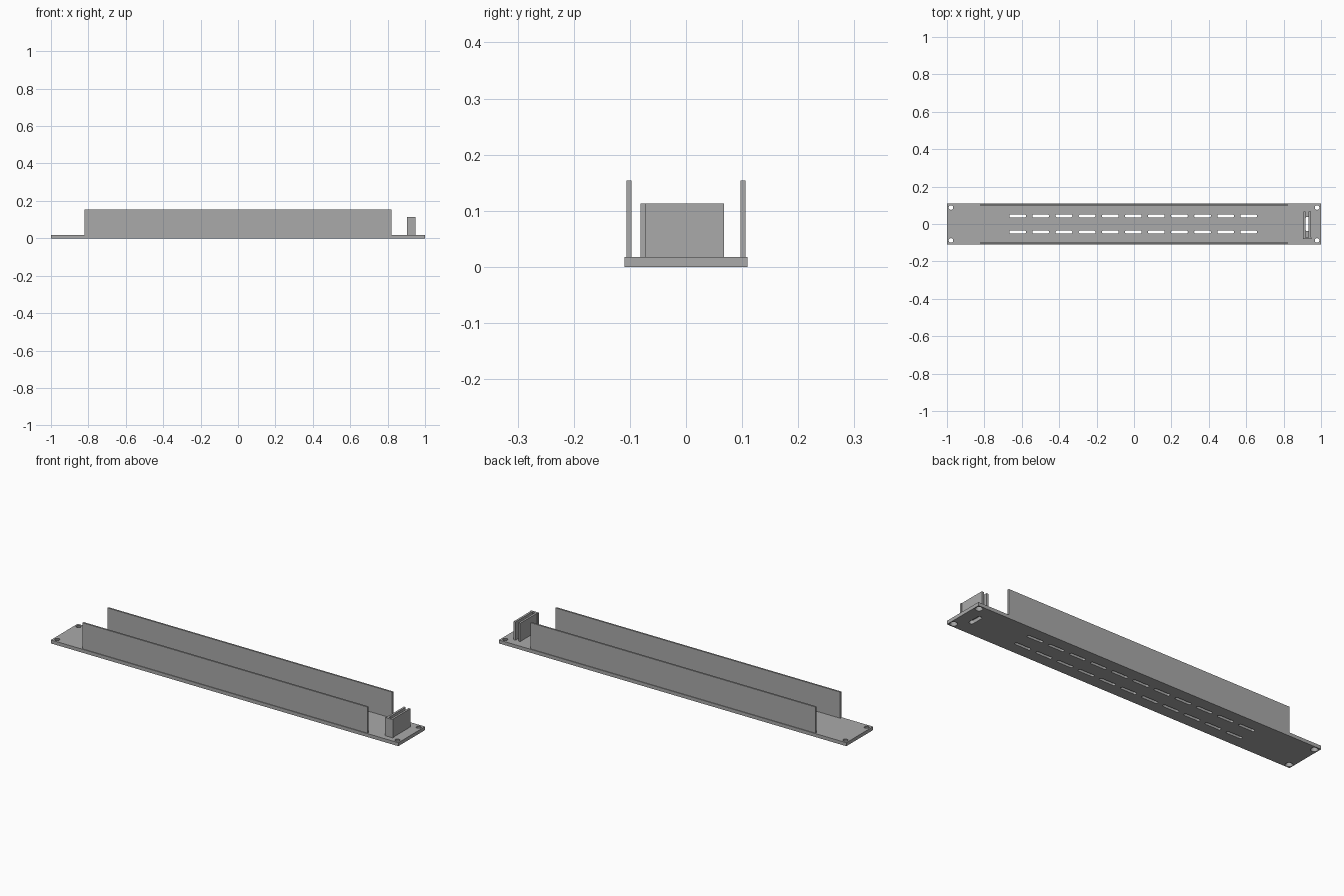
import bpy
import bmesh
import math

old = bpy.data.objects.get("Cube")
if old:
    bpy.data.objects.remove(old, do_unlink=True)

grey = bpy.data.materials.new("plain grey")
grey.use_nodes = True
COLOUR = (0.4, 0.4, 0.4, 1)
grey.diffuse_color = COLOUR
grey.node_tree.nodes["Principled BSDF"].inputs["Base Color"].default_value = COLOUR


def add_object(name, bm):
    bmesh.ops.recalc_face_normals(bm, faces=bm.faces)
    mesh = bpy.data.meshes.new(name)
    bm.to_mesh(mesh)
    bm.free()
    mesh.materials.append(grey)
    obj = bpy.data.objects.new(name, mesh)
    bpy.context.collection.objects.link(obj)
    return obj


def box(name, x0, x1, y0, y1, z0, z1):
    bm = bmesh.new()
    bmesh.ops.create_cube(bm, size=1)
    for v in bm.verts:
        v.co.x = x1 if v.co.x > 0 else x0
        v.co.y = y1 if v.co.y > 0 else y0
        v.co.z = z1 if v.co.z > 0 else z0
    return add_object(name, bm)


def prism(bm, bottom, top, z0, z1):
    """Closed prism between two matching outlines."""
    low = [bm.verts.new((x, y, z0)) for x, y in bottom]
    high = [bm.verts.new((x, y, z1)) for x, y in top]
    bm.faces.new(low[::-1])
    bm.faces.new(high)
    for i in range(len(low)):
        j = (i + 1) % len(low)
        bm.faces.new((low[i], low[j], high[j], high[i]))


def stadium(cx, cy, half_x, half_y, steps=8):
    """Outline of a slot with round ends along its longer side."""
    r = min(half_x, half_y)
    points = []
    for quarter in range(4):
        sx = 1 if quarter in (0, 3) else -1
        sy = 1 if quarter < 2 else -1
        for k in range(steps + 1):
            a = (quarter + k / steps) * math.pi / 2
            p = (cx + sx * (half_x - r) + r * math.cos(a),
                 cy + sy * (half_y - r) + r * math.sin(a))
            if not points or math.dist(p, points[-1]) > 1e-5:
                points.append(p)
    if math.dist(points[0], points[-1]) < 1e-5:
        points.pop()
    return points


# Base plate
THICK = 0.018
plate = box("base_plate", -1, 1, -0.11, 0.11, 0, THICK)

# Ventilation slots, switch slot and countersunk screw holes
cuts = bmesh.new()
LOW, HIGH = -0.01, THICK + 0.01
for row in (-0.043, 0.043):
    for i in range(11):
        outline = stadium(-0.004 + (i - 5) * 0.1235, row, 0.045, 0.008)
        prism(cuts, outline, outline, LOW, HIGH)
outline = stadium(0.926, 0, 0.012, 0.038)
prism(cuts, outline, outline, LOW, HIGH)
for sx in (-1, 1):
    for sy in (-1, 1):
        x, y = sx * 0.979, sy * 0.088
        prism(cuts, stadium(x, y, 0.021, 0.021),
              stadium(x, y, 0.009, 0.009), LOW, HIGH)
cutter = add_object("opening_cutter", cuts)
cutter.hide_render = True

mod = plate.modifiers.new("openings", "BOOLEAN")
mod.operation = "DIFFERENCE"
mod.solver = "EXACT"
mod.object = cutter
bpy.context.view_layer.objects.active = plate
bpy.ops.object.modifier_apply(modifier=mod.name)
bpy.data.objects.remove(cutter, do_unlink=True)

# Long side walls
for name, side in (("front_wall", -1), ("back_wall", 1)):
    ys = sorted((side * 0.097, side * 0.106))
    box(name, -0.82, 0.82, ys[0], ys[1], THICK, 0.154)

# Switch holder: two cheeks with a closed front
TOP = 0.113
box("holder_inner_cheek", 0.907, 0.918, -0.071, 0.068, THICK, TOP)
box("holder_outer_cheek", 0.934, 0.945, -0.071, 0.068, THICK, TOP)
box("holder_front_cap", 0.904, 0.948, -0.081, -0.071, THICK, TOP)
